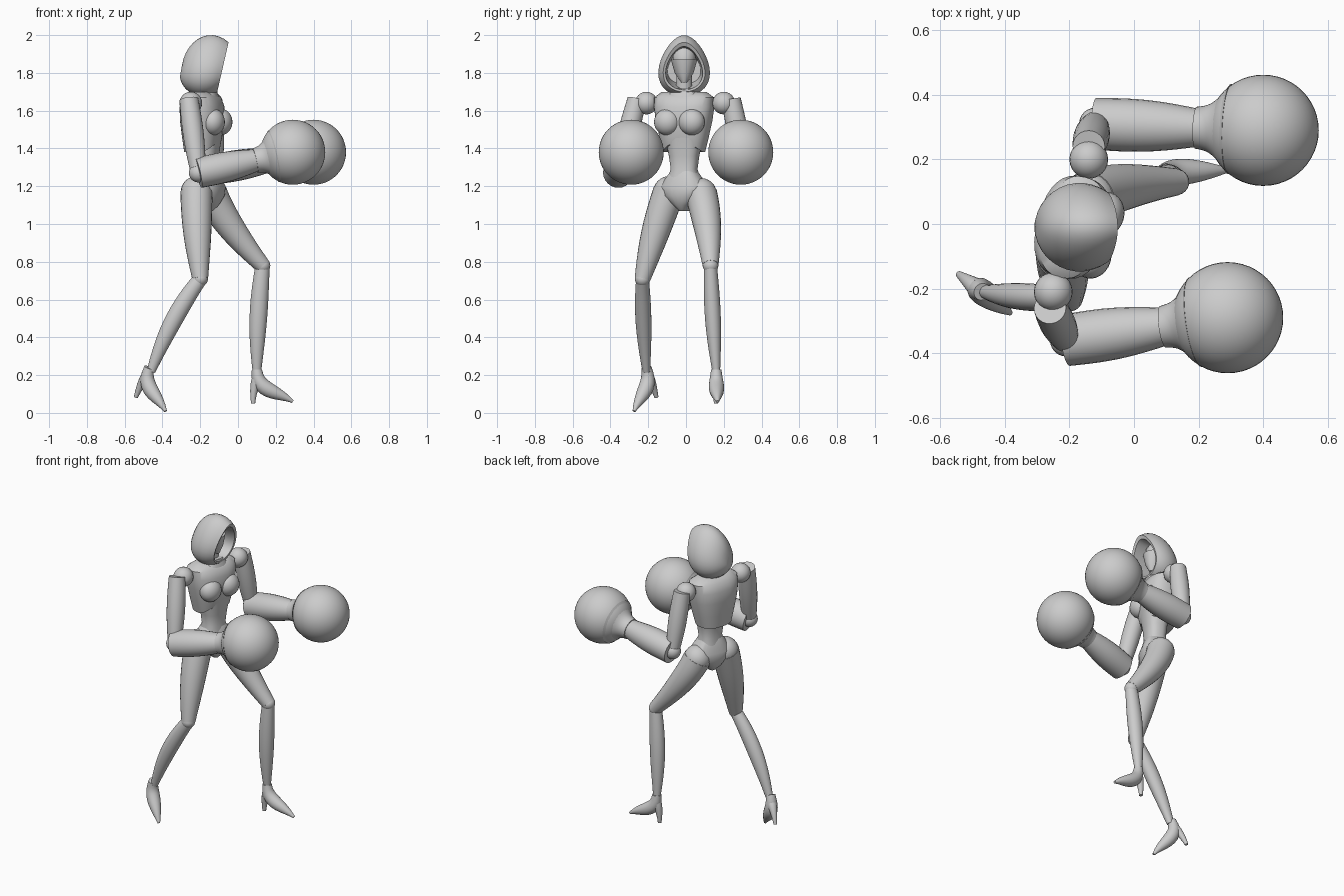
import bpy, bmesh
from math import sin, cos, pi, radians
from mathutils import Vector, Matrix

if "Cube" in bpy.data.objects:
    bpy.data.objects.remove(bpy.data.objects["Cube"])

GREY = (0.6, 0.6, 0.6, 1)
grey = bpy.data.materials.new("plain grey")
grey.use_nodes = True
grey.diffuse_color = GREY
grey.node_tree.nodes["Principled BSDF"].inputs["Base Color"].default_value = GREY

FORWARD, UP = Vector((1, 0, 0)), Vector((0, 0, 1))


def finish(name, bm, angle=40):
    bmesh.ops.recalc_face_normals(bm, faces=bm.faces)
    mesh = bpy.data.meshes.new(name)
    bm.to_mesh(mesh)
    bm.free()
    mesh.materials.append(grey)
    part = bpy.data.objects.new(name, mesh)
    bpy.context.collection.objects.link(part)
    bpy.ops.object.select_all(action="DESELECT")
    part.select_set(True)
    bpy.context.view_layer.objects.active = part
    bpy.ops.object.shade_smooth_by_angle(angle=radians(angle))
    return part


def skin(name, rings, angle=40):
    """Bridge rings of points and cap both ends."""
    bm = bmesh.new()
    loops = [[bm.verts.new(point) for point in ring] for ring in rings]
    for lower, upper in zip(loops, loops[1:]):
        for i in range(len(lower)):
            bm.faces.new((lower[i - 1], lower[i], upper[i], upper[i - 1]))
    bm.faces.new(loops[0])
    bm.faces.new(loops[-1])
    return finish(name, bm, angle)


def circle(sides):
    return [2 * pi * i / sides for i in range(sides)]


def bezier(points, t):
    points = [Vector(p) for p in points]
    while len(points) > 1:
        points = [a.lerp(b, t) for a, b in zip(points, points[1:])]
    return points[0]


def limb(name, path, start, end, bulge=0, wide=1, ref=FORWARD, sides=24, steps=10):
    """Tube along a bezier path; radius runs from start to end plus a mid bulge."""
    rings = []
    for k in range(steps + 1):
        t = k / steps
        centre = bezier(path, t)
        along = (bezier(path, t + 0.01) - bezier(path, t - 0.01)).normalized()
        u = (ref - along * along.dot(ref)).normalized()
        v = along.cross(u) * wide
        radius = start + (end - start) * t + bulge * sin(pi * t)
        rings.append([centre + radius * (u * cos(a) + v * sin(a)) for a in circle(sides)])
    return skin(name, rings)


def ball(name, pos, size, yaw=0, segments=24):
    bm = bmesh.new()
    place = (Matrix.Translation(pos) @ Matrix.Rotation(radians(yaw), 4, "Z")
             @ Matrix.Diagonal((*size, 1)))
    bmesh.ops.create_uvsphere(bm, u_segments=segments, v_segments=segments // 2,
                              radius=1, matrix=place)
    return finish(name, bm)


def body(name, x, yaw, rows, notch=0, power=0.8):
    """Level rings (height, half depth, half width); notch lifts the front hem."""
    place = Matrix.Translation((x, -0.01, 0)) @ Matrix.Rotation(radians(yaw), 4, "Z")
    rings = []
    for height, depth, half in rows:
        ring = []
        for a in circle(32):
            c, s = cos(a), sin(a)
            u = depth * abs(c) ** power * (1 if c > 0 else -1)
            v = half * abs(s) ** power * (1 if s > 0 else -1)
            lift = notch * max(0, c) ** 2 if not rings else 0
            ring.append(place @ Vector((u, v, height + lift)))
        rings.append(ring)
    return skin(name, rings)


# Torso, cropped jacket and hips
body("waist", -0.17, -15, [(1.2, 0.08, 0.1), (1.29, 0.06, 0.07), (1.36, 0.065, 0.08), (1.46, 0.08, 0.1)])
body("jacket", -0.19, -15, [(1.38, 0.09, 0.11), (1.46, 0.1, 0.13), (1.55, 0.11, 0.15),
                            (1.62, 0.11, 0.16), (1.67, 0.09, 0.16), (1.7, 0.05, 0.12)], notch=0.05)
body("jacket_collar", -0.18, -15, [(1.66, 0.08, 0.1), (1.72, 0.06, 0.06)])
ball("front_bust", (-0.13, -0.1, 1.54), (0.06, 0.07, 0.07), -15)
ball("back_bust", (-0.09, 0.03, 1.54), (0.06, 0.07, 0.07), -15)
body("pelvis", -0.17, -25, [(1.07, 0.04, 0.02), (1.1, 0.07, 0.05), (1.15, 0.09, 0.11),
                            (1.2, 0.09, 0.13), (1.28, 0.06, 0.07)])

# Neck, head and half mask
limb("neck", [(-0.19, -0.01, 1.66), (-0.18, -0.01, 1.8)], 0.045, 0.04)
body("head", -0.18, 0, [(1.76, 0.04, 0.02), (1.8, 0.06, 0.05), (1.86, 0.07, 0.06),
                        (1.91, 0.06, 0.06), (1.95, 0.03, 0.03)], power=1)
body("half_mask", -0.17, 0, [(1.75, 0.04, 0.02), (1.8, 0.06, 0.05), (1.87, 0.07, 0.07)], power=1)


# Hood: egg shaped arches that swell from the back to the rim, then fold inward
def arch(x_low, x_top, low, top, half):
    ring = []
    for a in circle(32):
        h = (1 - cos(a)) / 2
        ring.append((x_low + (x_top - x_low) * h, half * sin(a) * (1.2 - h / 2) - 0.01,
                     low + (top - low) * h))
    return ring


RIM, STEPS = 2.2, 12
hood = []
for k in range(1, STEPS + 1):
    swell = RIM * k / STEPS
    t, s = (1 - cos(swell)) / (1 - cos(RIM)), sin(swell)
    hood.append(arch(0.2 * t - 0.31, 0.25 * t - 0.3, 1.8 - s / 8, 1.8 + s / 5, 0.14 * s))
hood.append(arch(-0.11, -0.06, 1.71, 1.94, 0.1))
hood.append(arch(-0.25, -0.25, 1.74, 1.92, 0.09))
skin("hood", hood, angle=50)

# Arms: shoulder ball, upper arm, flared forearm cuff and round glove
ARMS = {"front": ((-0.25, -0.21, 1.64), (-0.26, -0.26, 1.66), (-0.21, -0.36, 1.27), (0.29, -0.29, 1.38)),
        "back": ((-0.14, 0.2, 1.64), (-0.14, 0.24, 1.66), (-0.12, 0.31, 1.29), (0.4, 0.29, 1.38))}
for side, (shoulder, top, elbow, fist) in ARMS.items():
    ball(side + "_shoulder", shoulder, [0.06] * 3)
    limb(side + "_upper_arm", [top, elbow], 0.05, 0.04, bulge=0.01)
    ball(side + "_elbow", elbow, [0.05] * 3)
    cuff, neck = bezier([elbow, fist], 0.6), bezier([elbow, fist], 0.8)
    limb(side + "_forearm", [elbow, cuff], 0.08, 0.06, bulge=0.01, ref=UP)
    limb(side + "_glove_wrist", [cuff, neck], 0.065, 0.14, bulge=-0.02, ref=UP, sides=32)
    ball(side + "_glove", fist, [0.172] * 3, segments=48)

# Legs: hip, thigh, knee and shin
LEGS = {"front": ((-0.22, -0.09, 1.17), (-0.22, -0.17, 0.95), (-0.2, -0.23, 0.71),
                  (-0.36, -0.23, 0.5), (-0.46, -0.21, 0.22)),
        "back": ((-0.14, 0.08, 1.16), (-0.08, 0.12, 1.01), (0.13, 0.13, 0.78),
                 (0.1, 0.14, 0.5), (0.1, 0.16, 0.22))}
for side, (hip, thigh, knee, calf, ankle) in LEGS.items():
    ball(side + "_hip", hip, [0.083] * 3)
    limb(side + "_thigh", [hip, thigh, knee], 0.085, 0.042, bulge=0.01)
    ball(side + "_knee", knee, [0.041] * 3)
    limb(side + "_shin", [knee, calf, ankle], 0.038, 0.023, bulge=0.016, wide=0.9)

# High heeled shoes, modelled with the ankle at the origin and the toe along x
for side, ankle, yaw, pitch in (("front", (-0.47, -0.21, 0.24), -37, 23),
                                ("back", (0.1, 0.16, 0.23), 2, 0)):
    place = (Matrix.Translation(ankle) @ Matrix.Rotation(radians(yaw), 4, "Z")
             @ Matrix.Rotation(radians(pitch), 4, "Y"))
    shoe = limb(side + "_shoe", [(0, 0, 0), (0, 0, -0.12), (0.1, 0, -0.11), (0.19, 0, -0.17)],
                0.027, 0.008, bulge=0.022)
    heel = limb(side + "_heel", [(0, 0, -0.06), (-0.02, 0, -0.1), (-0.02, 0, -0.18)],
                0.03, 0.011, sides=12)
    for part in (shoe, heel):
        part.data.transform(place)
